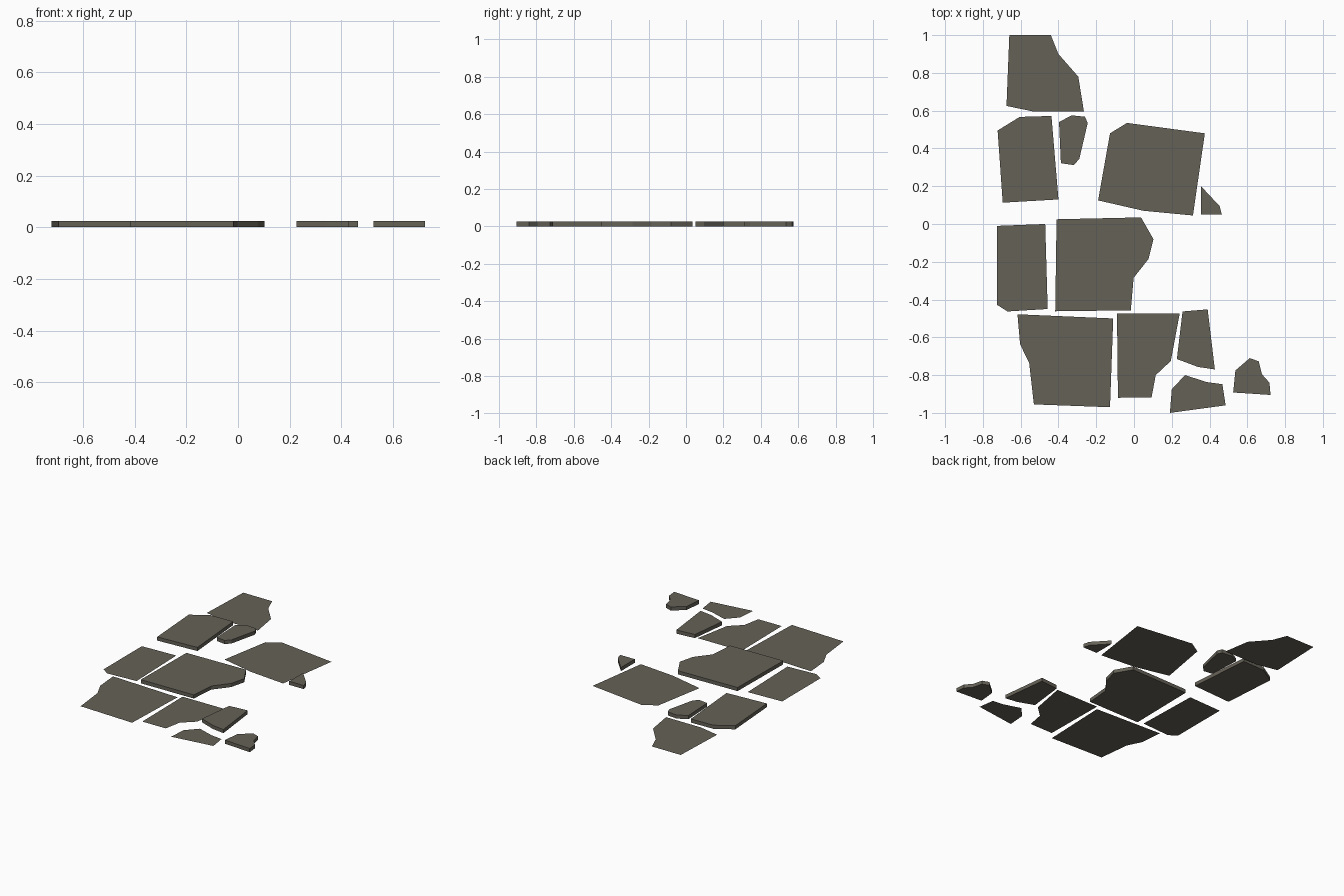
import bpy, bmesh

if "Cube" in bpy.data.objects:
    bpy.data.objects.remove(bpy.data.objects["Cube"])

stone = bpy.data.materials.new("weathered stone")
stone.diffuse_color = (0.13, 0.12, 0.095, 1)
stone.use_nodes = True
stone.node_tree.nodes["Principled BSDF"].inputs["Base Color"].default_value = stone.diffuse_color
THICK = 0.025


def slab(name, outline, thickness=0.0):
    """Paving stone from its plan outline; flat sheet when thickness is 0."""
    bm = bmesh.new()
    face = bm.faces.new([bm.verts.new((x, y, 0)) for x, y in outline])
    face.normal_update()
    if face.normal.z < 0:
        face.normal_flip()
    if thickness:
        top = bmesh.ops.extrude_face_region(bm, geom=[face], use_keep_orig=True)
        verts = [v for v in top["geom"] if isinstance(v, bmesh.types.BMVert)]
        bmesh.ops.translate(bm, vec=(0, 0, thickness), verts=verts)
        bmesh.ops.recalc_face_normals(bm, faces=bm.faces[:])
    mesh = bpy.data.meshes.new(name)
    bm.to_mesh(mesh)
    bm.free()
    mesh.materials.append(stone)
    bpy.context.collection.objects.link(bpy.data.objects.new(name, mesh))


# Flat stones, level with the ground
slab("back_flagstone", [(-.66, 1), (-.44, 1), (-.40, .90), (-.295, .78),
                        (-.265, .595), (-.53, .595), (-.675, .625)])
slab("right_flagstone", [(-.127, .48), (-.037, .535), (.375, .48),
                         (.312, .045), (.05, .07), (-.19, .125)])
slab("left_flagstone", [(-.725, -.01), (-.47, 0), (-.457, -.45),
                        (-.67, -.463), (-.725, -.428)])
slab("front_left_flagstone", [(-.617, -.478), (-.11, -.5), (-.127, -.97),
                              (-.53, -.955), (-.555, -.735), (-.603, -.637)])
slab("front_middle_flagstone", [(-.09, -.475), (.242, -.473), (.195, -.725),
                                (.115, -.80), (.093, -.918), (-.085, -.92)])
slab("front_edge_flagstone", [(.27, -.80), (.385, -.837), (.468, -.848),
                              (.485, -.96), (.19, -1), (.2, -.875)])

# Raised stones
slab("back_left_raised_stone", [(-.605, .567), (-.437, .572), (-.40, .13),
                                (-.695, .113), (-.722, .495)], THICK)
slab("small_raised_stone", [(-.397, .54), (-.33, .575), (-.26, .568), (-.245, .535),
                            (-.29, .343), (-.32, .312), (-.387, .322)], THICK)
slab("stone_chip", [(.355, .20), (.453, .095), (.465, .05), (.355, .05)], THICK)
slab("centre_raised_stone", [(-.41, .025), (.037, .035), (.103, -.08), (.077, -.185),
                             (-.002, -.285), (-.017, -.457), (-.417, -.462)], THICK)
slab("front_right_raised_stone", [(.257, -.463), (.39, -.452), (.428, -.77),
                                  (.34, -.757), (.227, -.715)], THICK)
slab("corner_raised_stone", [(.613, -.71), (.66, -.727), (.677, -.795), (.717, -.84),
                             (.723, -.905), (.525, -.892), (.537, -.775)], THICK)
